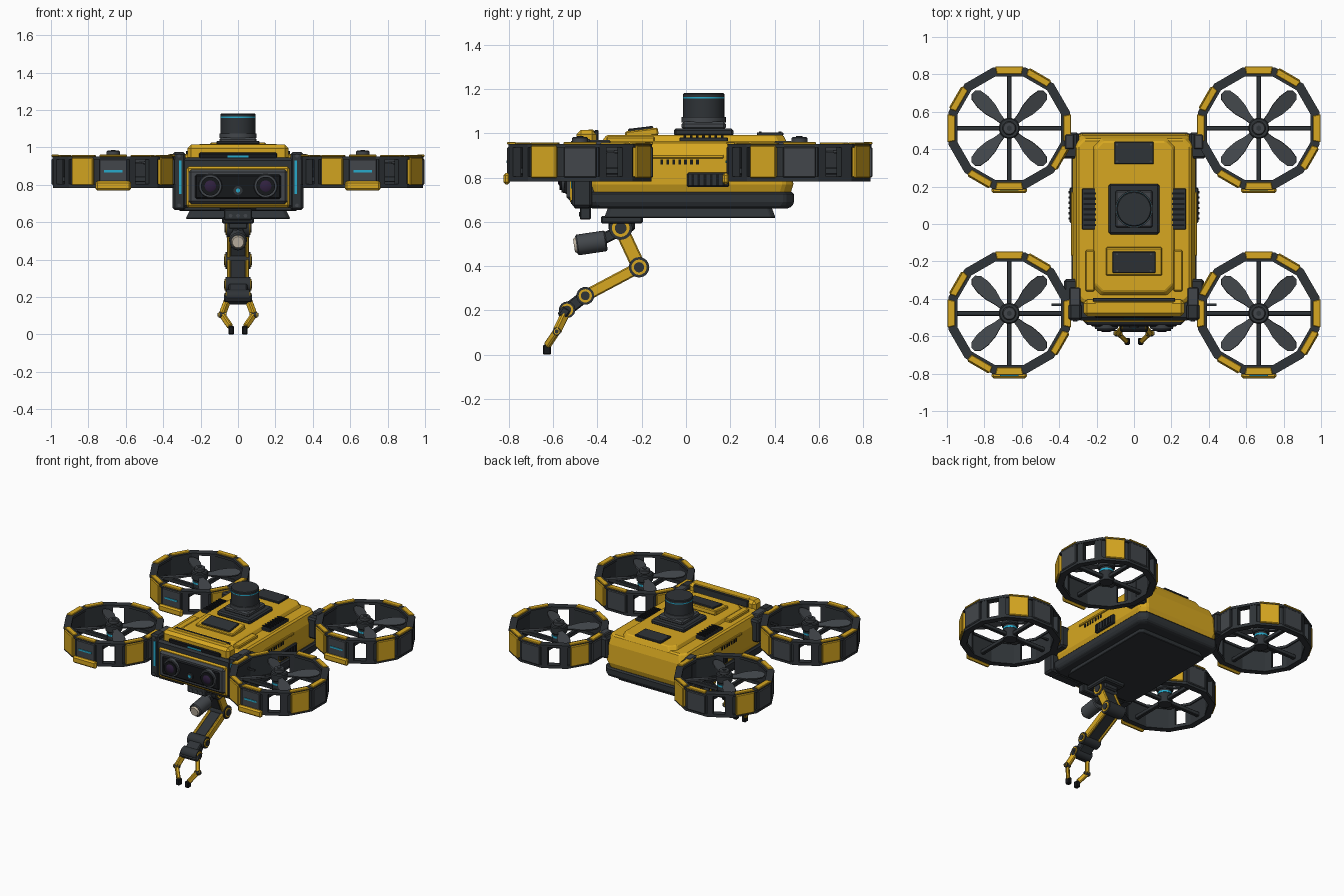
import bpy, bmesh, math
from mathutils import Vector, Matrix

if "Cube" in bpy.data.objects:
    bpy.data.objects.remove(bpy.data.objects["Cube"])

def material(name, c):
    m = bpy.data.materials.new(name)
    m.diffuse_color = (*c, 1)
    m.use_nodes = True
    m.node_tree.nodes["Principled BSDF"].inputs["Base Color"].default_value = m.diffuse_color
    return m
YEL = material("yellow", (.68, .39, .015))
DRK = material("dark", (.028, .033, .038))
GRY = material("grey", (.055, .062, .07))
BLK = material("black", (.008, .009, .011))
CYN = material("cyan", (.02, .4, .6))
LENS = material("lens", (.03, .015, .05))
PALE = material("pale", (.55, .48, .38))

def finish(name, bm, mat, bevel=0, smooth=False):
    bmesh.ops.recalc_face_normals(bm, faces=bm.faces)
    me = bpy.data.meshes.new(name)
    bm.to_mesh(me)
    bm.free()
    me.materials.append(mat)
    if smooth:
        for p in me.polygons:
            p.use_smooth = True
        me.set_sharp_from_angle(angle=.6)
    ob = bpy.data.objects.new(name, me)
    bpy.context.collection.objects.link(ob)
    if bevel:
        b = ob.modifiers.new("bevel", 'BEVEL')
        b.width, b.segments, b.limit_method = bevel, 1, 'ANGLE'
    return ob

def box(name, loc, size, mat, bevel=.006, rx=0, rz=0):
    bm = bmesh.new()
    bmesh.ops.create_cube(bm, size=1, matrix=Matrix.Translation(loc) @ Matrix.Rotation(rz, 4, 'Z')
                          @ Matrix.Rotation(rx, 4, 'X') @ Matrix.Diagonal((*size, 1)))
    return finish(name, bm, mat, bevel)

def between(p, q):
    p, q = Vector(p), Vector(q)
    return Matrix.Translation((p + q) / 2) @ (q - p).to_track_quat('Z', 'Y').to_matrix().to_4x4(), (q - p).length

def bar(name, p, q, w, d, mat, bevel=.006):
    m, l = between(p, q)
    bm = bmesh.new()
    bmesh.ops.create_cube(bm, size=1, matrix=m @ Matrix.Diagonal((w, d, l, 1)))
    return finish(name, bm, mat, bevel)

def rod(name, p, q, r, mat, n=28, r2=None, bevel=0):
    m, l = between(p, q)
    bm = bmesh.new()
    bmesh.ops.create_cone(bm, cap_ends=True, segments=n, radius1=r, radius2=r if r2 is None else r2, depth=l, matrix=m)
    return finish(name, bm, mat, bevel, True)

def loft(name, rings, mat, bevel=.01, c=.04):
    """Stack of chamfered rectangles (half x, y0, y1, z)."""
    bm, prev = bmesh.new(), None
    for x, a, b, z in rings:
        ring = [bm.verts.new((u, v, z)) for u, v in ((-x, a + c), (-x + c, a), (x - c, a), (x, a + c),
                                                    (x, b - c), (x - c, b), (-x + c, b), (-x, b - c))]
        if prev:
            for i in range(8):
                bm.faces.new((prev[i], prev[i - 1], ring[i - 1], ring[i]))
        else:
            bm.faces.new(ring)
        prev = ring
    bm.faces.new(prev)
    return finish(name, bm, mat, bevel)

# Rotor pod, built at the origin and then copied to four corners
def segments(name, ks, a0, a1, z0, z1, mat, f0=-1, f1=1, bevel=0):
    bm, t = bmesh.new(), math.tan(math.pi / 12)
    for k in ks:
        r = Matrix.Rotation(k * math.pi / 6, 3, 'Z')
        bot, top = ([bm.verts.new(r @ Vector((a, a * t * f, z))) for a, f in
                     ((a0, f0), (a1, f0), (a1, f1), (a0, f1))] for z in (z0, z1))
        bm.faces.new(bot)
        bm.faces.new(top)
        for i in range(4):
            bm.faces.new((bot[i - 1], bot[i], top[i], top[i - 1]))
    return finish(name, bm, mat, bevel)

ALL, TOPS, WIN, PAN = range(12), range(0, 12, 3), range(1, 12, 3), range(2, 12, 3)
solid = [k for k in ALL if k % 3 != 1]
pod = [segments("duct_wall", solid, .285, .31, .79, .945, DRK),
       segments("duct_top_rim", ALL, .277, .325, .935, .952, DRK),
       segments("duct_bottom_rim", ALL, .28, .322, .783, .805, DRK),
       segments("duct_window_post_a", WIN, .285, .322, .79, .945, DRK, -1, -.55),
       segments("duct_window_post_b", WIN, .285, .322, .79, .945, DRK, .4, 1),
       segments("duct_side_plate", TOPS, .31, .33, .80, .938, GRY, -.85, .85, .005),
       segments("duct_top_strip", TOPS, .29, .33, .95, .961, YEL, -.85, .85, .003),
       segments("duct_yellow_panel", PAN, .308, .334, .798, .945, YEL, -.75, .75, .005),
       segments("duct_yellow_cap", PAN, .292, .328, .95, .959, YEL, -.8, .8, .003),
       box("duct_light", (0, -.331, .872), (.1, .006, .012), CYN, 0),
       box("duct_bumper", (0, -.332, .795), (.19, .03, .05), YEL, .01),
       box("strut_x", (0, 0, .83), (.58, .026, .03), DRK, .004),
       box("strut_y", (0, 0, .83), (.026, .58, .03), DRK, .004),
       rod("motor", (0, 0, .80), (0, 0, .90), .045, DRK),
       rod("motor_light", (0, 0, .872), (0, 0, .885), .048, CYN),
       rod("rotor_hub", (0, 0, .90), (0, 0, .955), .056, DRK, bevel=.006),
       rod("rotor_cap", (0, 0, .955), (0, 0, .983), .036, GRY, bevel=.005),
       rod("rotor_nut", (0, 0, .983), (0, 0, .987), .015, DRK, 6)]
bm = bmesh.new()
outline = [(.04, .014), (.09, .022), (.14, .037), (.2, .042), (.25, .034), (.272, .012)]
for i in range(4):
    m = Matrix.Translation((0, 0, .925)) @ Matrix.Rotation(math.pi * (i / 2 + .25), 4, 'Z') @ Matrix.Rotation(.25, 4, 'X')
    pts = outline + [(x, -y) for x, y in reversed(outline)]
    lo, hi = ([bm.verts.new(m @ Vector((x, y, z))) for x, y in pts] for z in (-.005, .005))
    bm.faces.new(lo)
    bm.faces.new(hi)
    for j in range(len(pts)):
        bm.faces.new((lo[j - 1], lo[j], hi[j], hi[j - 1]))
pod.append(finish("rotor_blades", bm, GRY))
centres = [(-.667, -.478), (.667, -.478), (-.667, .512), (.667, .512)]
for ob in pod:
    for x, y in centres[1:]:
        c = ob.copy()
        c.location = (x, y, 0)
        bpy.context.collection.objects.link(c)
    ob.location = (*centres[0], 0)

# Hull
loft("body_shell", [(.31, -.44, .47, .72), (.328, -.44, .485, .77), (.328, -.44, .475, .90), (.305, -.42, .455, .965)], YEL)
loft("body_top_deck", [(.225, -.39, .46, .95), (.205, -.36, .44, .992)], YEL, .006)
loft("body_base", [(.315, -.43, .465, .66), (.335, -.46, .488, .68), (.335, -.46, .488, .735)], DRK)
loft("belly_tray", [(.28, -.37, .405, .618), (.255, -.35, .385, .67)], DRK, .004, .02)
box("rear_hatch", (0, .38, .997), (.21, .12, .016), DRK, .004)
box("front_wedge", (0, -.20, 1.0), (.30, .15, .035), YEL, .006, .12)
box("front_hatch", (0, -.205, 1.02), (.23, .115, .014), DRK, .004, .12)
for sx in (-1, 1):
    for y in (.335, .425, -.25, -.16):
        rod("hatch_bolt", (sx * .09, y, 1.0), (sx * .09, y, 1.008 if y > 0 else 1.028 + .12 * (y + .2)), .006, GRY, 8)
    box("deck_rail", (sx * .235, -.25, .968), (.05, .22, .035), YEL)
    box("top_vent", (sx * .236, .08, .972), (.085, .22, .02), DRK, .004)
    for i in range(7):
        box("top_vent_slat", (sx * .236, -.005 + i * .028, .984), (.07, .012, .012), BLK, 0)
        box("side_slit", (sx * .329, -.11 + i * .027, .87), (.006, .012, .022), BLK, 0)
    box("side_grille", (sx * .332, .10, .79), (.026, .19, .065), DRK, .006)
    for i in range(6):
        box("side_grille_slat", (sx * .346, .03 + i * .028, .79), (.006, .012, .05), BLK, 0)
    box("side_ridge", (sx * .33, 0, .895), (.012, .34, .016), YEL, .003)
    # Pod mounts
    box("rear_pod_mount", (sx * .34, .42, .865), (.09, .14, .15), DRK, .012)
    box("rear_pod_clamp", (sx * .345, .44, .95), (.05, .08, .03), GRY)
    box("front_pod_mount", (sx * .335, -.39, .865), (.08, .19, .16), DRK, .012)
    box("front_pod_clamp", (sx * .315, -.40, .955), (.06, .12, .03), GRY)
    bar("side_probe", (sx * .33, -.432, .885), (sx * .44, -.432, .885), .012, .012, DRK, 0)

# Lidar
box("lidar_base", (0, .08, 1.005), (.27, .27, .035), DRK, .01)
box("lidar_step", (0, .08, 1.035), (.2, .2, .035), GRY, .01)
rod("lidar_foot", (0, .08, 1.05), (0, .08, 1.075), .1, GRY, 40)
rod("lidar_drum", (0, .08, 1.07), (0, .08, 1.182), .093, DRK, 40, bevel=.005)
rod("lidar_ring", (0, .08, 1.157), (0, .08, 1.164), .0945, CYN, 40)

# Head
box("head_block", (0, -.455, .81), (.6, .12, .27), DRK, .015)
box("head_yellow_face", (0, -.475, .79), (.56, .1, .225), YEL, .015)
box("head_brow", (0, -.45, .955), (.54, .09, .12), YEL, .02)
box("brow_back", (0, -.405, .99), (.44, .02, .05), DRK, .004)
box("brow_slot", (0, -.492, .952), (.42, .02, .042), BLK, .008)
box("brow_light", (0, -.503, .952), (.11, .006, .011), CYN, 0)
box("brow_ridge", (0, -.43, 1.008), (.42, .03, .018), YEL, .005)
box("head_frame", (0, -.525, .79), (.53, .03, .185), GRY, .02)
box("head_visor", (0, -.535, .79), (.47, .026, .14), BLK, .015)
rod("centre_sensor", (0, -.54, .77), (0, -.556, .77), .024, DRK, 20)
rod("centre_sensor_light", (0, -.55, .77), (0, -.559, .77), .011, CYN, 16)
for sx in (-1, 1):
    x = sx * .148
    rod("eye_ring", (x, -.535, .793), (x, -.562, .793), .066, GRY, 32, .06)
    rod("eye_barrel", (x, -.55, .793), (x, -.572, .793), .05, BLK, 32)
    rod("eye_lens", (x, -.57, .793), (x, -.578, .793), .034, LENS, 24, .02)
    box("head_pillar", (sx * .315, -.47, .82), (.07, .09, .31), DRK, .012)
    box("pillar_light", (sx * .309, -.517, .84), (.013, .007, .18), CYN, 0)
    for z in (.69, .955):
        rod("pillar_bolt", (sx * .315, -.51, z), (sx * .315, -.52, z), .01, GRY, 8)
    box("chin_side", (sx * .19, -.47, .675), (.2, .07, .03), DRK)
box("chin_block", (0, -.455, .64), (.15, .05, .06), DRK, .006)
for i in (-1, 0, 1):
    rod("chin_light", (i * .04, -.478, .635), (i * .04, -.484, .635), .01, GRY, 12)

# Arm: points along the chain in (y, z)
S, E, W, G = (0, -.295, .572), (0, -.212, .395), (0, -.455, .266), (0, -.537, .203)
box("arm_mount", (0, -.29, .61), (.17, .19, .035), DRK, .008)
box("arm_turret", (0, -.29, .585), (.11, .12, .05), DRK, .01)
def joint(name, p, r, w):
    for h, k, m in ((w, 1, DRK), (w + .006, .75, YEL), (w + .01, .5, DRK)):
        rod(name, (p[0] - h, *p[1:]), (p[0] + h, *p[1:]), r * k, m, 24)
joint("shoulder_joint", S, .053, .062)
joint("elbow_joint", E, .046, .066)
joint("wrist_joint", W, .04, .066)
joint("gripper_joint", G, .037, .062)
for name, p, q, w in (("upper_arm", S, E, .064), ("forearm", E, W, .052)):
    bar(name + "_core", p, q, .085, w * .8, DRK)
    for sx in (-1, 1):
        o = Vector((sx * .05, 0, 0))
        bar(name + "_plate", Vector(p) + o, Vector(q) + o, .02, w, YEL)
bar("wrist_link", W, G, .1, .055, DRK)
rod("arm_camera", (0, -.36, .515), (0, -.495, .495), .047, GRY, 24, bevel=.006)
rod("arm_camera_lens", (0, -.493, .495), (0, -.506, .493), .037, PALE, 24, .03)
bar("arm_camera_bracket", (0, -.30, .56), (0, -.39, .515), .06, .05, DRK)
box("gripper_palm", (0, -.55, .19), (.15, .045, .05), DRK, .008, -.6)

# Gripper fingers
for sx in (-1, 1):
    a, b, c = (sx * .055, -.545, .185), (sx * .085, -.584, .105), (sx * .04, -.628, .04)
    bar("finger_base", a, b, .03, .036, YEL)
    joint("finger_knuckle", b, .018, .014)
    bar("finger_tip_link", b, c, .026, .032, YEL)
    box("finger_pad", (sx * .036, -.628, .023), (.03, .036, .046), BLK, .005)
